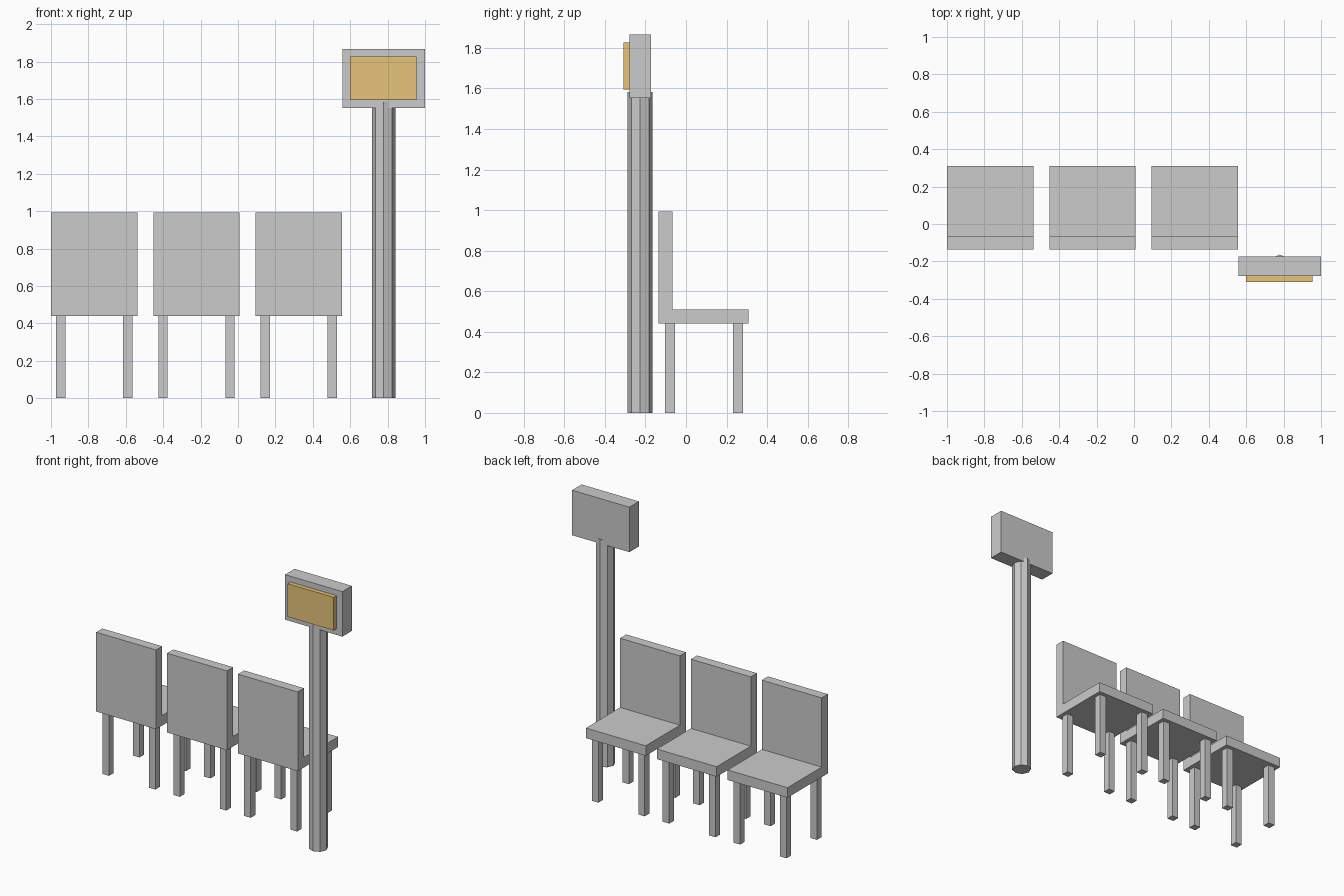
import bpy, bmesh, math

if "Cube" in bpy.data.objects:
    bpy.data.objects.remove(bpy.data.objects["Cube"])


def finish(name, bm):
    bmesh.ops.recalc_face_normals(bm, faces=bm.faces)
    mesh = bpy.data.meshes.new(name)
    bm.to_mesh(mesh)
    bm.free()
    obj = bpy.data.objects.new(name, mesh)
    bpy.context.collection.objects.link(obj)
    return obj


def box(name, x, y, z):
    """Box from (min, max) pairs on each axis."""
    bm = bmesh.new()
    bmesh.ops.create_cube(bm, size=1)
    for v in bm.verts:
        v.co = [(a + b) / 2 + c * (b - a) for (a, b), c in zip((x, y, z), v.co)]
    return finish(name, bm)


def extrude_profile(name, profile, x0, x1):
    """Extrude a (y, z) outline along x."""
    bm = bmesh.new()
    face = bm.faces.new([bm.verts.new((x0, y, z)) for y, z in profile])
    new = bmesh.ops.extrude_face_region(bm, geom=[face])["geom"]
    verts = [g for g in new if isinstance(g, bmesh.types.BMVert)]
    bmesh.ops.translate(bm, verts=verts, vec=(x1 - x0, 0, 0))
    return finish(name, bm)


# Row of three chairs: L-shaped seat and back on four square legs
SEAT = [(-0.135, 0.44), (0.309, 0.44), (0.309, 0.51),
        (-0.067, 0.51), (-0.067, 0.993), (-0.135, 0.993)]
LEG = 0.025
for i in range(3):
    cx = -0.769 + i * 0.547
    extrude_profile(f"seat_and_back_{i + 1}", SEAT, cx - 0.231, cx + 0.231)
    for side, sx in (("left", -1), ("right", 1)):
        for end, ly in (("back", -0.079), ("front", 0.257)):
            lx = cx + sx * 0.179
            box(f"{end}_{side}_leg_{i + 1}", (lx - LEG, lx + LEG),
                (ly - LEG, ly + LEG), (0, 0.44))

# Eight-sided sign pole with corners pointing front and back
bm = bmesh.new()
bmesh.ops.create_cone(bm, cap_ends=True, segments=8, radius1=0.062,
                      radius2=0.062, depth=1.583)
bmesh.ops.translate(bm, verts=bm.verts, vec=(0.779, -0.226, 1.583 / 2))
finish("sign_pole", bm)

# Sign box and its coloured front panel
box("sign_box", (0.558, 1.0), (-0.278, -0.173), (1.552, 1.866))
panel = box("sign_panel", (0.6, 0.955), (-0.309, -0.27), (1.595, 1.826))
mat = bpy.data.materials.new("panel_yellow")
mat.diffuse_color = (0.8, 0.55, 0.19, 1)
mat.use_nodes = True
mat.node_tree.nodes["Principled BSDF"].inputs["Base Color"].default_value = mat.diffuse_color
panel.data.materials.append(mat)
